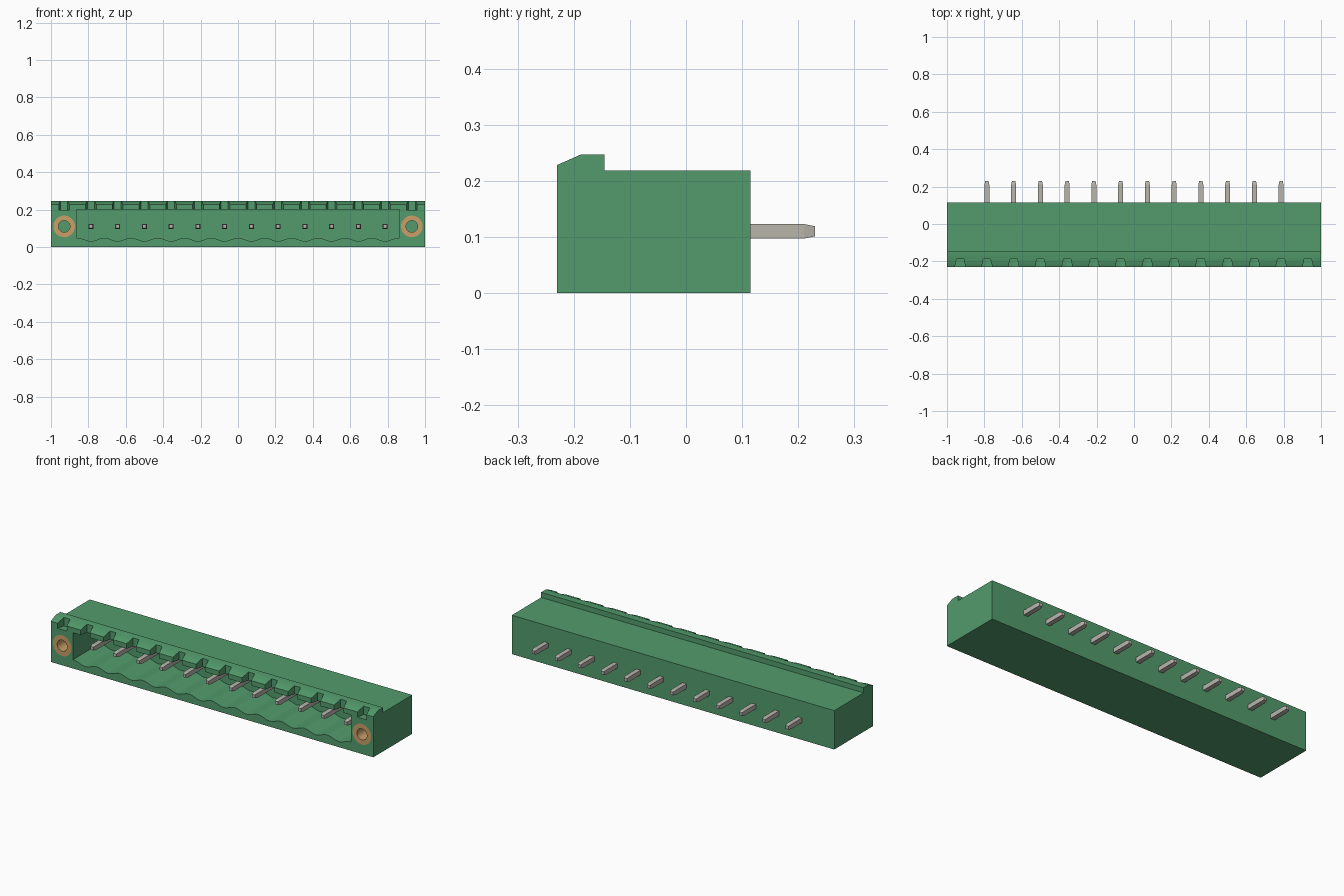
import bpy, bmesh, math
from mathutils import Matrix, Vector

if "Cube" in bpy.data.objects:
    bpy.data.objects.remove(bpy.data.objects["Cube"])

PITCH, PINS = 0.143, 12
FRONT, BACK, AXIS_Z = -0.23, 0.115, 0.11
pin_xs = [(i - (PINS - 1) / 2) * PITCH for i in range(PINS)]
END_X = pin_xs[-1] + PITCH


def material(name, rgb):
    m = bpy.data.materials.new(name)
    m.use_nodes = True
    m.diffuse_color = (*rgb, 1)
    m.node_tree.nodes["Principled BSDF"].inputs["Base Color"].default_value = (*rgb, 1)
    return m


green = material("green plastic", (0.085, 0.33, 0.15))
metal = material("tinned metal", (0.48, 0.46, 0.41))
brass = material("brass", (0.58, 0.35, 0.14))


def add_object(name, bm, mat):
    bmesh.ops.recalc_face_normals(bm, faces=bm.faces)
    mesh = bpy.data.meshes.new(name)
    bm.to_mesh(mesh)
    bm.free()
    mesh.materials.append(mat)
    ob = bpy.data.objects.new(name, mesh)
    bpy.context.collection.objects.link(ob)
    return ob


def prism(bm, points, offset):
    """Extrude a closed 3D outline along an offset."""
    face = bm.faces.new([bm.verts.new(p) for p in points])
    out = bmesh.ops.extrude_face_region(bm, geom=[face])
    verts = [g for g in out["geom"] if isinstance(g, bmesh.types.BMVert)]
    bmesh.ops.translate(bm, verts=verts, vec=Vector(offset))


def cut(ob, bm, name):
    cutter = add_object(name, bm, green)
    cutter.hide_render = True
    mod = ob.modifiers.new(name, "BOOLEAN")
    mod.operation, mod.solver, mod.object = "DIFFERENCE", "EXACT", cutter
    bpy.context.view_layer.objects.active = ob
    bpy.ops.object.modifier_apply(modifier=mod.name)
    bpy.data.objects.remove(cutter)


# Housing with the chamfered front ridge
profile = [(FRONT, 0), (BACK, 0), (BACK, 0.218), (-0.145, 0.218),
           (-0.145, 0.247), (-0.187, 0.247), (FRONT, 0.228)]
bm = bmesh.new()
prism(bm, [(-1, y, z) for y, z in profile], (2, 0, 0))
housing = add_object("housing", bm, green)

# Plug cavity with a scalloped floor
half, steps = 0.863, PINS * 10
outline = [(half, 0.2), (-half, 0.2), (-half, 0.049)]
for i in range(steps + 1):
    x = (i / steps - 0.5) * PINS * PITCH
    wave = math.cos(2 * math.pi * (x - pin_xs[0]) / PITCH)
    outline.append((x, 0.040 - 0.009 * wave))
outline.append((half, 0.049))
bm = bmesh.new()
prism(bm, [(x, FRONT - 0.05, z) for x, z in outline], (0, 0.29, 0))
cut(housing, bm, "cavity_cutter")

# Tapered coding notches along the ridge
bm = bmesh.new()
for x in [-END_X, *pin_xs, END_X]:
    prism(bm, [(x - 0.031, FRONT - 0.01, 0.199), (x + 0.031, FRONT - 0.01, 0.199),
               (x + 0.019, -0.187, 0.199), (x - 0.019, -0.187, 0.199)], (0, 0, 0.1))
cut(housing, bm, "notch_cutter")

# Round seats for the flange inserts
bm = bmesh.new()
for x in (-END_X, END_X):
    bmesh.ops.create_cone(bm, cap_ends=True, segments=32, radius1=0.058, radius2=0.058, depth=0.3,
                          matrix=Matrix.Translation((x, FRONT, AXIS_Z)) @ Matrix.Rotation(math.pi / 2, 4, "X"))
cut(housing, bm, "seat_cutter")


# Threaded inserts: hollow tubes flush with the front
def tube(name, x):
    bm = bmesh.new()
    rings = []
    for r, y in [(0.058, FRONT), (0.058, -0.08), (0.031, -0.08), (0.031, FRONT)]:
        rings.append([bm.verts.new((x + r * math.cos(a), y, AXIS_Z + r * math.sin(a)))
                      for a in (2 * math.pi * k / 32 for k in range(32))])
    for a, b in zip(rings, rings[1:] + rings[:1]):
        for k in range(32):
            n = (k + 1) % 32
            bm.faces.new((a[k], a[n], b[n], b[k]))
    return add_object(name, bm, brass)


inserts = [tube("left_insert", END_X), tube("right_insert", -END_X)]


# Square contact pins with tapered tips
def pin(name, x):
    bm = bmesh.new()
    rings = []
    for y, w in [(-0.17, 0.009), (-0.15, 0.013), (0.21, 0.013), (0.23, 0.009)]:
        rings.append([bm.verts.new((x + sx * w, y, AXIS_Z + sz * w))
                      for sx, sz in ((-1, -1), (1, -1), (1, 1), (-1, 1))])
    for a, b in zip(rings, rings[1:]):
        for k in range(4):
            n = (k + 1) % 4
            bm.faces.new((a[k], a[n], b[n], b[k]))
    bm.faces.new(rings[0])
    bm.faces.new(rings[-1])
    return add_object(name, bm, metal)


for i, x in enumerate(pin_xs):
    pin(f"contact_pin_{i + 1}", x)

# Smooth the round surfaces, keep the edges sharp
bpy.ops.object.select_all(action="DESELECT")
for ob in [housing, *inserts]:
    ob.select_set(True)
bpy.context.view_layer.objects.active = housing
bpy.ops.object.shade_smooth_by_angle(angle=math.radians(30))
